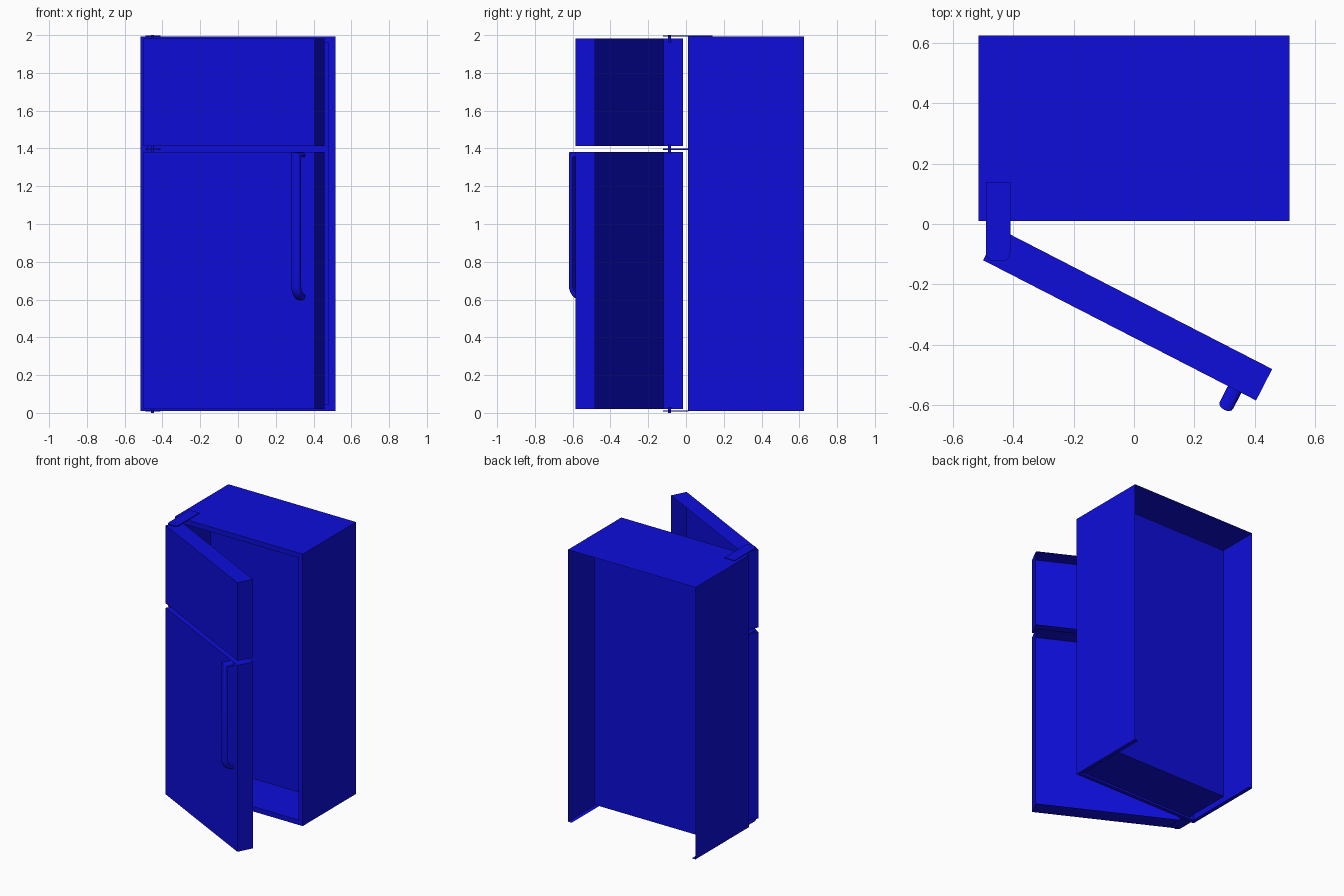
import bpy, bmesh
from math import sin, cos, pi, radians
from mathutils import Matrix

if "Cube" in bpy.data.objects:
    bpy.data.objects.remove(bpy.data.objects["Cube"])

blue = bpy.data.materials.new("blue_enamel")
blue.diffuse_color = (0.004, 0.004, 0.7, 1)
blue.use_nodes = True
blue.node_tree.nodes["Principled BSDF"].inputs["Base Color"].default_value = blue.diffuse_color

DOOR_AT = (-0.50, -0.12, 0)
SWING = radians(-27.2)


def finish(name, bm, smooth=False):
    me = bpy.data.meshes.new(name)
    bm.to_mesh(me)
    bm.free()
    me.materials.append(blue)
    ob = bpy.data.objects.new(name, me)
    bpy.context.collection.objects.link(ob)
    if smooth:
        bpy.ops.object.select_all(action='DESELECT')
        ob.select_set(True)
        bpy.context.view_layer.objects.active = ob
        bpy.ops.object.shade_smooth_by_angle(angle=radians(40))
    return ob


def box(bm, x, y, z):
    m = Matrix.Translation(((x[0] + x[1]) / 2, (y[0] + y[1]) / 2, (z[0] + z[1]) / 2))
    m = m @ Matrix.Diagonal((x[1] - x[0], y[1] - y[0], z[1] - z[0], 1))
    bmesh.ops.create_cube(bm, size=1, matrix=m)


def drop_faces(bm, test):
    bm.normal_update()
    bmesh.ops.delete(bm, geom=[f for f in bm.faces if test(f.normal)], context='FACES_ONLY')


def hang(ob):
    ob.location = DOOR_AT
    ob.rotation_euler.z = SWING


# Cabinet: sheet shell open at back and bottom, with a recessed front compartment
bm = bmesh.new()
box(bm, (-0.515, 0.515), (0.01, 0.625), (0.01, 1.993))
drop_faces(bm, lambda n: n.y > 0.9 or n.z < -0.9)
front = [f for f in bm.faces if f.normal.y < -0.9]
bmesh.ops.inset_individual(bm, faces=front, thickness=0.05)
back = bmesh.ops.extrude_discrete_faces(bm, faces=front)["faces"]
bmesh.ops.translate(bm, vec=(0, 0.36, 0), verts=list({v for f in back for v in f.verts}))
# narrow inward lip round the bottom edge
lip = [(-0.515, 0.625), (-0.515, 0.01), (0.515, 0.01), (0.515, 0.625)]
inner = [(-0.485, 0.625), (-0.485, 0.04), (0.485, 0.04), (0.485, 0.625)]
for i in range(3):
    quad = (lip[i], inner[i], inner[i + 1], lip[i + 1])
    bm.faces.new([bm.verts.new((x, y, 0.01)) for x, y in quad])
finish("cabinet", bm)

# Doors: open-backed sheet pans standing ajar
for name, z in (("lower_door", (0.02, 1.38)), ("upper_door", (1.413, 1.982))):
    bm = bmesh.new()
    box(bm, (0, 1.017), (0, 0.117), z)
    drop_faces(bm, lambda n: n.y > 0.9)
    hang(finish(name, bm))

# Handle: rounded bar lofted along a path, square at the top and curved at the bottom
OUT, IN, LOW = 0.076, 0.046, 0.672
rows = [((0, 1.38), (0, 1.355)), ((-OUT, 1.38), (-IN, 1.355))]
for i in range(9):
    a = i * pi / 16
    rows.append(((-OUT * cos(a), LOW - OUT * sin(a)), (-IN * cos(a), LOW - IN * sin(a))))
section = [(-0.025, 1)]
section += [(-0.025 * cos(i * pi / 8), 0.55 - 0.55 * sin(i * pi / 8)) for i in range(9)]
section += [(0.025, 1)]
bm = bmesh.new()
rings = []
for (oy, oz), (iy, iz) in rows:
    rings.append([bm.verts.new((0.937 + x, oy + (iy - oy) * s, oz + (iz - oz) * s))
                  for x, s in section])
for r0, r1 in zip(rings, rings[1:]):
    for i in range(len(section)):
        j = (i + 1) % len(section)
        bm.faces.new((r0[i], r0[j], r1[j], r1[i]))
bmesh.ops.recalc_face_normals(bm, faces=bm.faces)
hang(finish("door_handle", bm, True))


# Hinges: flat strap with rounded front corners, and a vertical pin
def hinge(name, z, back_y, pin):
    bm = bmesh.new()
    r, x0, x1, y0 = 0.025, -0.49, -0.41, -0.122
    pts = [(x1, back_y), (x0, back_y)]
    pts += [(x0 + r - r * cos(i * pi / 8), y0 + r - r * sin(i * pi / 8)) for i in range(5)]
    pts += [(x1 - r + r * sin(i * pi / 8), y0 + r - r * cos(i * pi / 8)) for i in range(5)]
    face = bm.faces.new([bm.verts.new((x, y, z - 0.003)) for x, y in pts])
    ext = bmesh.ops.extrude_face_region(bm, geom=[face])["geom"]
    bmesh.ops.translate(bm, vec=(0, 0, 0.006),
                        verts=[g for g in ext if isinstance(g, bmesh.types.BMVert)])
    bmesh.ops.recalc_face_normals(bm, faces=bm.faces)
    bmesh.ops.create_cone(bm, cap_ends=True, segments=12, radius1=0.008, radius2=0.008,
                          depth=pin[1] - pin[0],
                          matrix=Matrix.Translation((-0.452, -0.087, sum(pin) / 2)))
    finish(name, bm, True)


hinge("top_hinge", 1.995, 0.14, (1.96, 2.0))
hinge("middle_hinge", 1.396, 0.012, (1.372, 1.42))
hinge("bottom_hinge", 0.010, 0.012, (0.0, 0.03))
